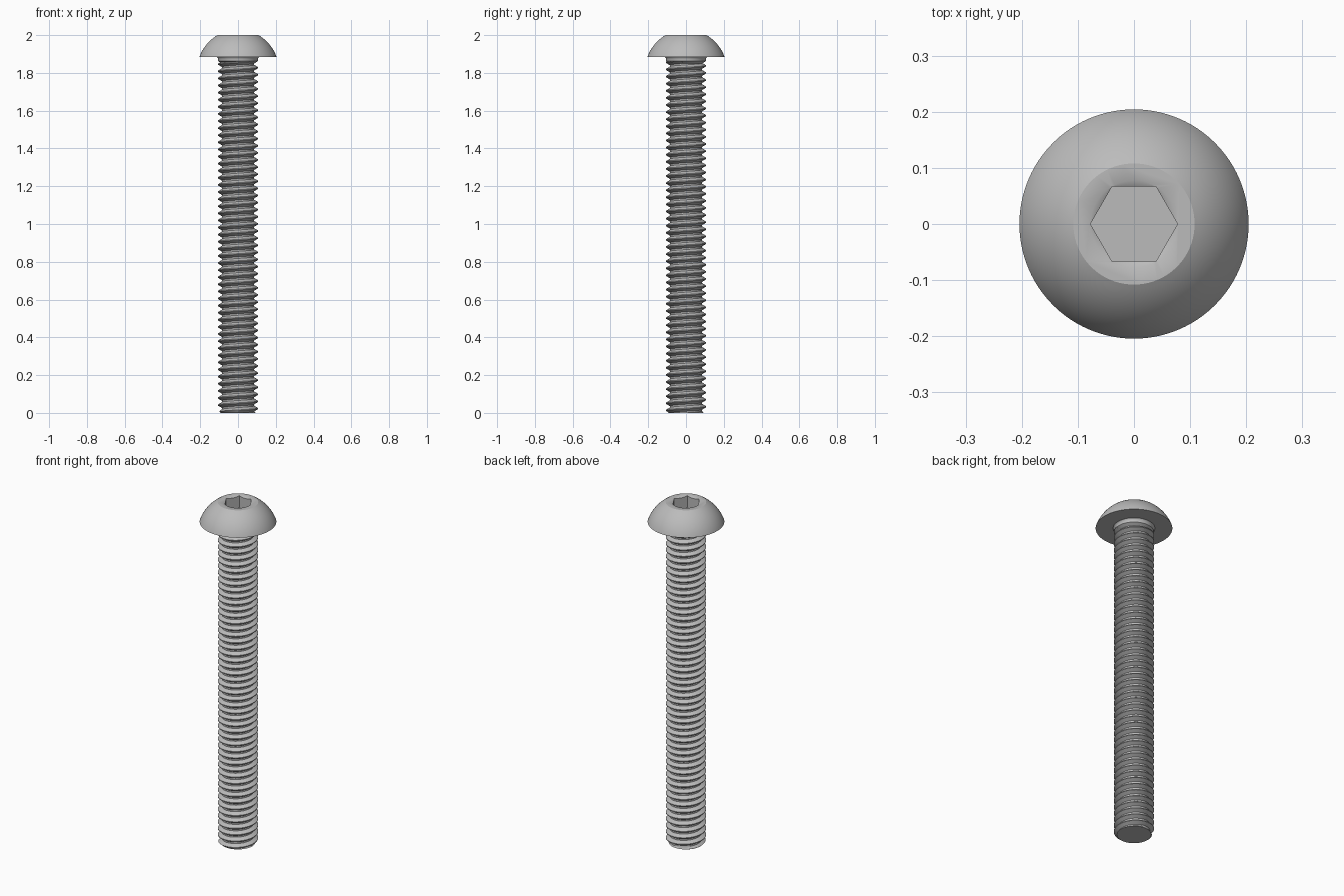
import bpy, bmesh, math

cube = bpy.data.objects.get("Cube")
if cube:
    bpy.data.objects.remove(cube, do_unlink=True)

HEAD_Z = 1.884      # underside of head
MAJOR, MINOR = 0.107, 0.086
PITCH = 0.0376
SEG = 64

steel = bpy.data.materials.new("grey steel")
steel.use_nodes = True
steel.diffuse_color = (0.5, 0.5, 0.5, 1)
steel.node_tree.nodes["Principled BSDF"].inputs["Base Color"].default_value = (0.5, 0.5, 0.5, 1)


def finish(name, bm, angle=30):
    bmesh.ops.remove_doubles(bm, verts=bm.verts, dist=1e-5)
    bmesh.ops.recalc_face_normals(bm, faces=bm.faces)
    mesh = bpy.data.meshes.new(name)
    bm.to_mesh(mesh)
    bm.free()
    mesh.materials.append(steel)
    ob = bpy.data.objects.new(name, mesh)
    bpy.context.collection.objects.link(ob)
    return ob


def smooth(ob, angle=30):
    bpy.ops.object.select_all(action='DESELECT')
    ob.select_set(True)
    bpy.context.view_layer.objects.active = ob
    bpy.ops.object.shade_smooth_by_angle(angle=math.radians(angle))


def lathe(name, profile, seg=SEG):
    """Closed solid turned about z from (radius, height) points, bottom to top."""
    bm = bmesh.new()
    rings = []
    for r, z in profile:
        rings.append([bm.verts.new((r * math.cos(math.tau * i / seg),
                                    r * math.sin(math.tau * i / seg), z))
                      for i in range(seg)])
    for a, b in zip(rings, rings[1:]):
        for i in range(seg):
            j = (i + 1) % seg
            bm.faces.new((a[i], a[j], b[j], b[i]))
    bm.faces.new(rings[0][::-1])
    bm.faces.new(rings[-1])
    return finish(name, bm)


# Domed head: arc centred on the axis, flat underside and flat top
rim, top = 0.2043, 0.108
rise = 2 - HEAD_Z
drop = (rim**2 - top**2 - rise**2) / (2 * rise)
radius = math.hypot(rim, drop)
a0, a1 = math.atan2(drop, rim), math.atan2(drop + rise, top)
dome = []
for k in range(17):
    a = a0 + (a1 - a0) * k / 16
    dome.append((radius * math.cos(a), HEAD_Z - drop + radius * math.sin(a)))
head = lathe("button_head", dome, 96)

# Hex socket with a conical lead-in
corner, floor = 0.0776, 1.93
cutters = [
    lathe("socket_cutter", [(corner, floor), (corner, 2.05)], 6),
    lathe("lead_in_cutter", [(0.062, 1.991), (corner, 2.0), (corner + 0.001, 2.01)], 96),
]
for c in cutters:
    mod = head.modifiers.new("socket", 'BOOLEAN')
    mod.operation = 'DIFFERENCE'
    mod.solver = 'EXACT'
    mod.object = c
    bpy.context.view_layer.objects.active = head
    bpy.ops.object.modifier_apply(modifier=mod.name)
    bpy.data.objects.remove(c, do_unlink=True)
smooth(head)

# Plain neck with a small flare under the head
neck_z = HEAD_Z - 0.022
neck = lathe("neck", [(MINOR, neck_z - 0.012), (MAJOR - 0.002, neck_z), (MAJOR - 0.002, HEAD_Z - 0.01),
                      (MAJOR + 0.001, HEAD_Z - 0.003), (MAJOR + 0.006, HEAD_Z + 0.001)])
smooth(neck)

# Threaded shank: helical rows of root and crest, tapered at the tip
bm = bmesh.new()
section = [(0, MINOR), (0.22, MINOR), (0.55, MAJOR), (0.67, MAJOR)]
rows = []
for turn in range(-2, int(neck_z / PITCH) + 2):
    for offset, r in section:
        row = []
        for i in range(SEG + 1):
            a = math.tau * i / SEG
            z = min(max((turn + offset + i / SEG) * PITCH, 0), neck_z)
            rr = min(r, MINOR + 0.006 + z * 1.2) if z > 0 else MINOR + 0.006
            if z >= neck_z:
                rr = MINOR
            row.append(bm.verts.new((rr * math.cos(a), rr * math.sin(a), z)))
        rows.append(row)
for a, b in zip(rows, rows[1:]):
    for i in range(SEG):
        bm.faces.new((a[i], a[i + 1], b[i + 1], b[i]))
bmesh.ops.remove_doubles(bm, verts=bm.verts, dist=1e-5)
bmesh.ops.dissolve_degenerate(bm, edges=bm.edges, dist=1e-5)

# Flat end caps
for height in (0, neck_z):
    ring = sorted((v for v in bm.verts if abs(v.co.z - height) < 1e-6),
                  key=lambda v: math.atan2(v.co.y, v.co.x))
    if len(ring) > 2:
        bm.faces.new([bm.verts.new(v.co) for v in ring])
shank = finish("threaded_shank", bm)
smooth(shank)
